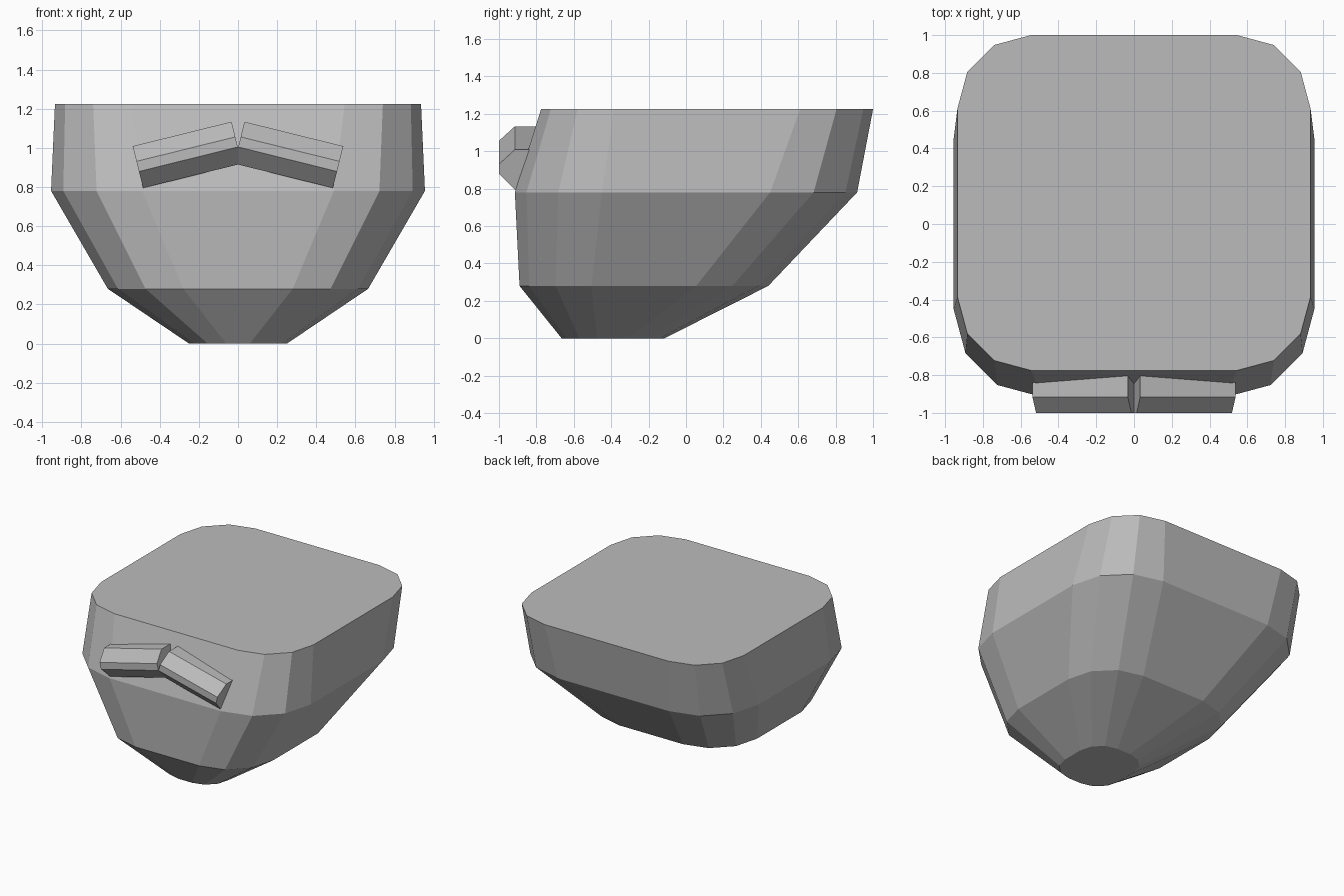
import bpy
import bmesh
from math import sin, cos, radians
from mathutils import Vector

cube = bpy.data.objects.get("Cube")
if cube:
    bpy.data.objects.remove(cube, do_unlink=True)

GREY = (0.5, 0.5, 0.5, 1.0)
grey = bpy.data.materials.new("plain grey")
grey.use_nodes = True
grey.diffuse_color = GREY
grey.node_tree.nodes["Principled BSDF"].inputs["Base Color"].default_value = GREY


def loft(name, rings):
    """Skin a stack of equal-length point rings and cap both ends."""
    bm = bmesh.new()
    loops = [[bm.verts.new(p) for p in ring] for ring in rings]
    for low, high in zip(loops, loops[1:]):
        for i in range(len(low)):
            j = (i + 1) % len(low)
            bm.faces.new((low[i], low[j], high[j], high[i]))
    bm.faces.new(loops[0])
    bm.faces.new(loops[-1])
    bmesh.ops.recalc_face_normals(bm, faces=bm.faces)
    mesh = bpy.data.meshes.new(name)
    bm.to_mesh(mesh)
    bm.free()
    mesh.materials.append(grey)
    obj = bpy.data.objects.new(name, mesh)
    bpy.context.collection.objects.link(obj)
    return obj


def rounded_rectangle(z, half_x, front, back, radius):
    """Rectangle with three-segment round corners."""
    points = []
    corners = ((1, back - radius), (-1, back - radius),
               (-1, front + radius), (1, front + radius))
    for quarter, (side, cy) in enumerate(corners):
        for step in range(4):
            a = radians(90 * quarter + 30 * step)
            points.append((side * (half_x - radius) + radius * cos(a),
                           cy + radius * sin(a), z))
    return points


# Faceted body: height, half width, front, back, corner radius
levels = [(0, 0.25, -0.665, -0.115, 0.19),
          (0.28, 0.665, -0.89, 0.44, 0.385),
          (0.78, 0.955, -0.915, 0.915, 0.465),
          (1.225, 0.935, -0.775, 1.0, 0.39)]
loft("body", [rounded_rectangle(*level) for level in levels])

# Two tilted bevelled bars on the front: section as (height, depth)
section = [(0, -0.915), (0.087, -1), (0.14, -1),
           (0.22, -0.915), (0.22, -0.78), (0, -0.78)]
tilt = radians(13.9)
for name, side in (("left_brow", 1), ("right_brow", -1)):
    along = Vector((-side * cos(tilt), 0, sin(tilt)))
    up = Vector((side * sin(tilt), 0, cos(tilt)))
    start = Vector((side * 0.485, 0, 0.795))
    loft(name, [[start + along * d + up * h + Vector((0, y, 0))
                 for h, y in section] for d in (0, 0.52)])
